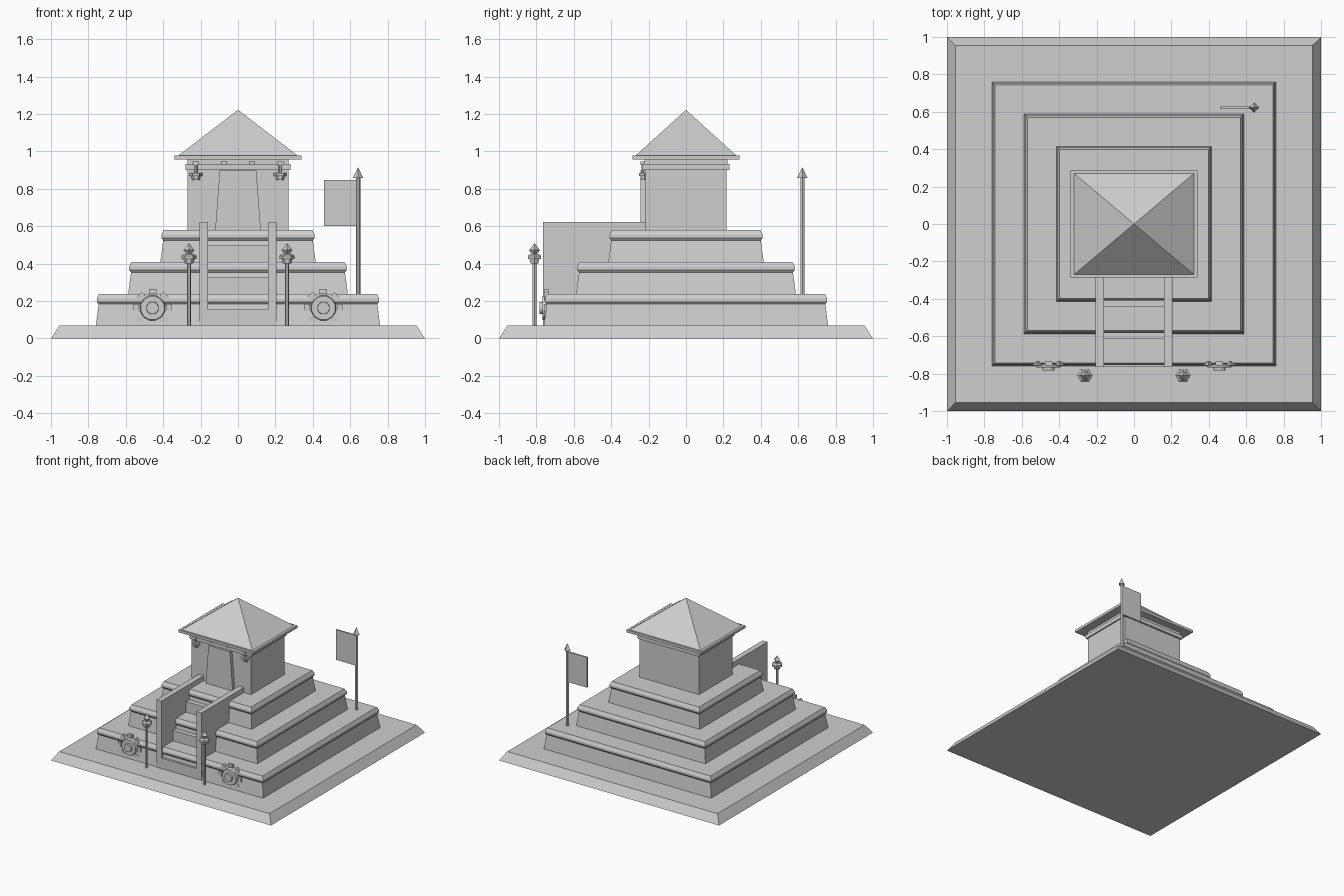
import bpy
import bmesh
from math import cos, sin, pi

cube = bpy.data.objects.get("Cube")
if cube:
    bpy.data.objects.remove(cube, do_unlink=True)

stone = bpy.data.materials.new("grey stone")
stone.use_nodes = True
GREY = (0.62, 0.62, 0.62, 1)
stone.diffuse_color = GREY
stone.node_tree.nodes["Principled BSDF"].inputs["Base Color"].default_value = GREY


def loft(name, rings):
    """Skin a stack of equal-length point rings and cap both ends."""
    bm = bmesh.new()
    rows = [[bm.verts.new(p) for p in ring] for ring in rings]
    n = len(rows[0])
    for low, high in zip(rows, rows[1:]):
        for i in range(n):
            j = (i + 1) % n
            bm.faces.new((low[i], low[j], high[j], high[i]))
    bm.faces.new(rows[0][::-1])
    bm.faces.new(rows[-1])
    bmesh.ops.remove_doubles(bm, verts=bm.verts, dist=0.0002)
    bmesh.ops.recalc_face_normals(bm, faces=bm.faces)
    mesh = bpy.data.meshes.new(name)
    bm.to_mesh(mesh)
    bm.free()
    mesh.materials.append(stone)
    obj = bpy.data.objects.new(name, mesh)
    bpy.context.collection.objects.link(obj)
    return obj


def rect(x0, x1, y0, y1, z):
    return [(x0, y0, z), (x1, y0, z), (x1, y1, z), (x0, y1, z)]


def box(name, x0, x1, y0, y1, z0, z1):
    return loft(name, [rect(x0, x1, y0, y1, z0), rect(x0, x1, y0, y1, z1)])


def stepped(name, profile):
    """Rectangular stack from (half width, half depth, height) rows."""
    return loft(name, [rect(-w, w, -d, d, z) for w, d, z in profile])


def turned(name, x, y, profile, sides=6):
    """Faceted upright turning from (radius, height) rows."""
    return loft(name, [[(x + r * cos(2 * pi * i / sides), y + r * sin(2 * pi * i / sides), z)
                        for i in range(sides)] for r, z in profile])


def disc(name, x, z, r, y_front, y_back, r_front, sides=12):
    """Round plate facing the front."""
    return loft(name, [[(x + q * cos(2 * pi * (i + .5) / sides), y,
                         z + q * sin(2 * pi * (i + .5) / sides)) for i in range(sides)]
                       for q, y in ((r, y_back), (r_front, y_front))])


# Plinth and three tiers with a projecting lip
stepped("plinth", [(1, 1, 0), (.955, .955, .068)])
for k, half in enumerate((.76, .587, .415)):
    z = .068 + .171 * k
    stepped(f"tier_{k + 1}", [(h, h, z + dz) for h, dz in (
        (half, 0), (half - .015, .115), (half - .005, .128),
        (half - .005, .145), (half - .018, .171))])

# Stairway
for k, front in enumerate((-.765, -.615, -.445)):
    z = .068 + .171 * k
    box(f"stair_step_{k + 1}", -.165, .165, front, front + .1, z, z + .086)
for side, label in ((-1, "right"), (1, "left")):
    x0, x1 = sorted((side * .16, side * .205))
    box(f"stair_wall_{label}", x0, x1, -.765, -.2, .068, .622)

# Temple house and roof
box("house_walls", -.27, .27, -.217, .217, .58, .91)
stepped("cornice", [(.28, .232, .9), (.28, .232, .932)])
stepped("upper_frieze", [(.27, .222, .932), (.27, .222, .956)])
stepped("roof_eaves", [(.34, .285, .956), (.34, .285, .977)])
stepped("roof", [(.32, .27, .977), (0, 0, 1.222)])

# Tapered doorway slab
loft("door", [rect(-.122, .122, -.244, -.2, .58), rect(-.098, .098, -.244, -.2, .897)])

# Beam ends and hanging lamps under the eaves
for x in (-.225, -.075, .075, .225):
    box("beam_end", x - .017, x + .017, -.242, -.2, .928, .945)
for x in (-.225, .225):
    turned("lamp_hanger", x, -.232, [(.008, .88), (.008, .935)])
    turned("lamp_cup", x, -.222, [(.02, .846), (.024, .868), (.034, .868), (.034, .884)])

for side, label in ((-1, "right"), (1, "left")):
    # Torch
    x, y = side * .262, -.81
    turned(f"torch_pole_{label}", x, y, [(.011, .068), (.011, .41)])
    turned(f"torch_bowl_{label}", x, y, [(.024, .402), (.03, .425), (.041, .425), (.041, .442), (.026, .452)])
    turned(f"torch_flame_{label}", x, y, [(.012, .45), (.029, .472), (0, .51)], 4)

    # Cog emblem on the lowest tier
    x, z = side * .457, .163
    disc(f"cog_rim_{label}", x, z, .072, -.768, -.74, .065)
    disc(f"cog_hub_{label}", x, z, .038, -.783, -.74, .032)
    for i in range(8):
        a = i * pi / 4
        corners = ((.075, -.02), (.102, -.02), (.102, .02), (.075, .02))
        loft(f"cog_tooth_{label}", [[(x + u * cos(a) - v * sin(a), yy, z + u * sin(a) + v * cos(a))
                                     for u, v in corners] for yy in (-.757, -.735)])

# Banner
turned("banner_pole", .642, .622, [(.012, .239), (.012, .87)])
turned("banner_spearhead", .642, .622, [(.028, .858), (0, .915)], 4)
box("banner_cloth", .46, .635, .616, .628, .6, .848)
